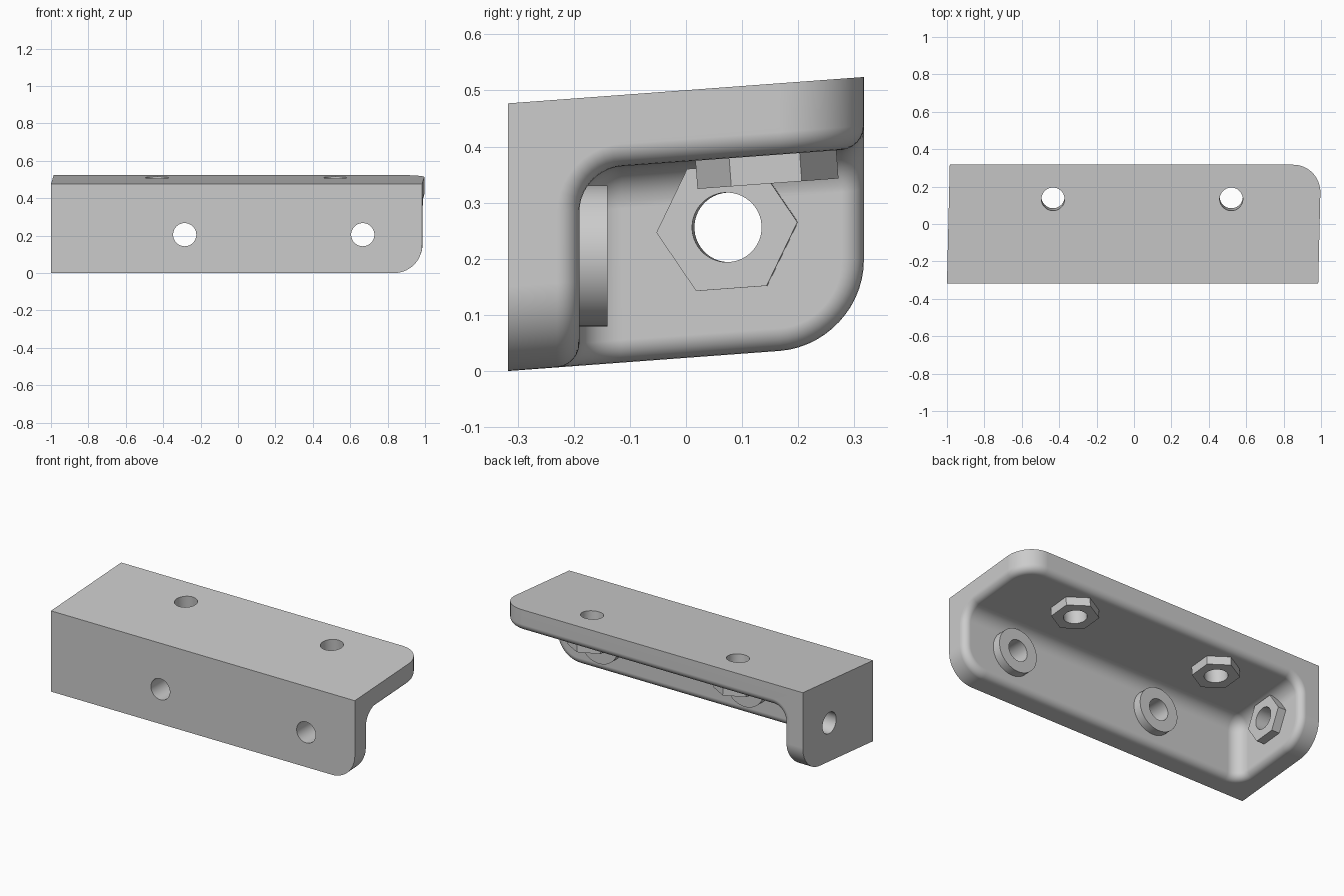
import bpy, bmesh, math
from mathutils import Matrix, Vector

if "Cube" in bpy.data.objects:
    bpy.data.objects.remove(bpy.data.objects["Cube"], do_unlink=True)

W, D, H = 0.9925, 0.317, 0.477      # half width, half depth, height
T = 0.127                           # plate thickness
KX, KZ = 0.0237, 0.0741             # slant of the depth direction
HOLE, BOSS, RISE = 0.062, 0.126, 0.05

grey = bpy.data.materials.new("light_grey_metal")
grey.use_nodes = True
colour = (0.6, 0.6, 0.6, 1)
grey.diffuse_color = colour
grey.node_tree.nodes["Principled BSDF"].inputs["Base Color"].default_value = colour


def to_object(name, bm):
    mesh = bpy.data.meshes.new(name)
    bm.normal_update()
    bm.to_mesh(mesh)
    bm.free()
    mesh.materials.append(grey)
    obj = bpy.data.objects.new(name, mesh)
    bpy.context.collection.objects.link(obj)
    return obj


def activate(obj):
    bpy.ops.object.select_all(action='DESELECT')
    obj.select_set(True)
    bpy.context.view_layer.objects.active = obj


def box(name, lo, hi):
    bm = bmesh.new()
    bmesh.ops.create_cube(bm, size=1)
    lo, hi = Vector(lo), Vector(hi)
    bmesh.ops.transform(bm, verts=bm.verts, matrix=Matrix.Translation((lo + hi) / 2)
                        @ Matrix.Diagonal((*(hi - lo), 1)))
    return to_object(name, bm)


def prism(name, sides, radius, point, axis, start, end, up):
    """Prism along axis, from start to end distance past point."""
    z = Vector(axis).normalized()
    up = Vector(up)
    y = (up - z * up.dot(z)).normalized()
    rot = Matrix((y.cross(z), y, z)).transposed().to_4x4()
    bm = bmesh.new()
    bmesh.ops.create_cone(bm, cap_ends=True, segments=sides, radius1=radius, radius2=radius,
                          depth=end - start,
                          matrix=Matrix.Translation(Vector(point) + z * (start + end) / 2) @ rot)
    return to_object(name, bm)


def cut(obj, cutter):
    activate(obj)
    mod = obj.modifiers.new("cut", 'BOOLEAN')
    mod.operation, mod.solver, mod.object = 'DIFFERENCE', 'EXACT', cutter
    bpy.ops.object.modifier_apply(modifier=mod.name)


def bevel(bm, edges, radius, segments):
    bmesh.ops.bevel(bm, geom=edges, offset=radius, offset_type='OFFSET', segments=segments,
                    profile=0.5, affect='EDGES', clamp_overlap=False)
    bm.normal_update()


def near(a, b):
    return abs(a - b) < 1e-4


# Three-plate corner body: a block with one corner hollowed out
body = box("bracket_body", (-W, -D, 0), (W, D, H))
cavity = box("cavity_cutter", (T - W, T - D, -1), (W + 1, D + 1, H - T))
cut(body, cavity)
bpy.data.objects.remove(cavity, do_unlink=True)

bm = bmesh.new()
bm.from_mesh(body.data)
bmesh.ops.remove_doubles(bm, verts=bm.verts, dist=1e-5)


def edges_on_two(planes):
    return [e for e in bm.edges if sum(
        all(near(v.co[i], planes[i]) for v in e.verts) for i in range(3)) == 2]


# Round the free plate corners, then the inside corners, then the inner rim
bevel(bm, edges_on_two((W, D, 0)), 0.15, 14)
bevel(bm, edges_on_two((T - W, T - D, H - T)), 0.075, 10)
outer = (-W, -D, H)


def is_outer(face):
    return any(all(near(v.co[i], outer[i]) for v in face.verts) for i in range(3))


rim = [e for e in bm.edges if len(e.link_faces) == 2 and e.calc_face_angle() > 1
       and not any(is_outer(f) for f in e.link_faces)]
bevel(bm, rim, 0.04, 6)

# Slant the whole body along its depth
for v in bm.verts:
    v.co.x += KX * v.co.y
    v.co.z += KZ * (v.co.y + D)
bm.to_mesh(body.data)
bm.free()

# Bosses and bolt holes, square to each plate
depth_dir = (KX, 1, KZ)
fittings = []
for side, x in (("right", -0.285), ("left", 0.667)):
    fittings.append((side + "_round_boss", 48, (x, -D, 0.205), (0, 1, 0), (0, 0, 1)))
for side, x in (("right", -0.433), ("left", 0.52)):
    top = (x, 0.133, H + KZ * (0.133 + D))
    fittings.append((side + "_hex_boss", 6, top, (0, KZ, -1), depth_dir))
fittings.append(("end_hex_boss", 6, (KX * 0.077 - W, 0.077, 0.256), (1, -KX, 0), depth_dir))

parts = [body]
for name, sides, point, axis, up in fittings:
    boss = prism(name, sides, BOSS, point, axis, T - 0.03, T + RISE, up)
    cutter = prism("hole_cutter", 48, HOLE, point, axis, -0.1, T + RISE + 0.06, up)
    cut(body, cutter)
    cut(boss, cutter)
    bpy.data.objects.remove(cutter, do_unlink=True)
    parts.append(boss)

# Smooth curves, crisp edges
for obj in parts:
    activate(obj)
    bpy.ops.object.shade_smooth_by_angle(angle=math.radians(35))
    mod = obj.modifiers.new("even_shading", 'WEIGHTED_NORMAL')
    mod.keep_sharp = True
